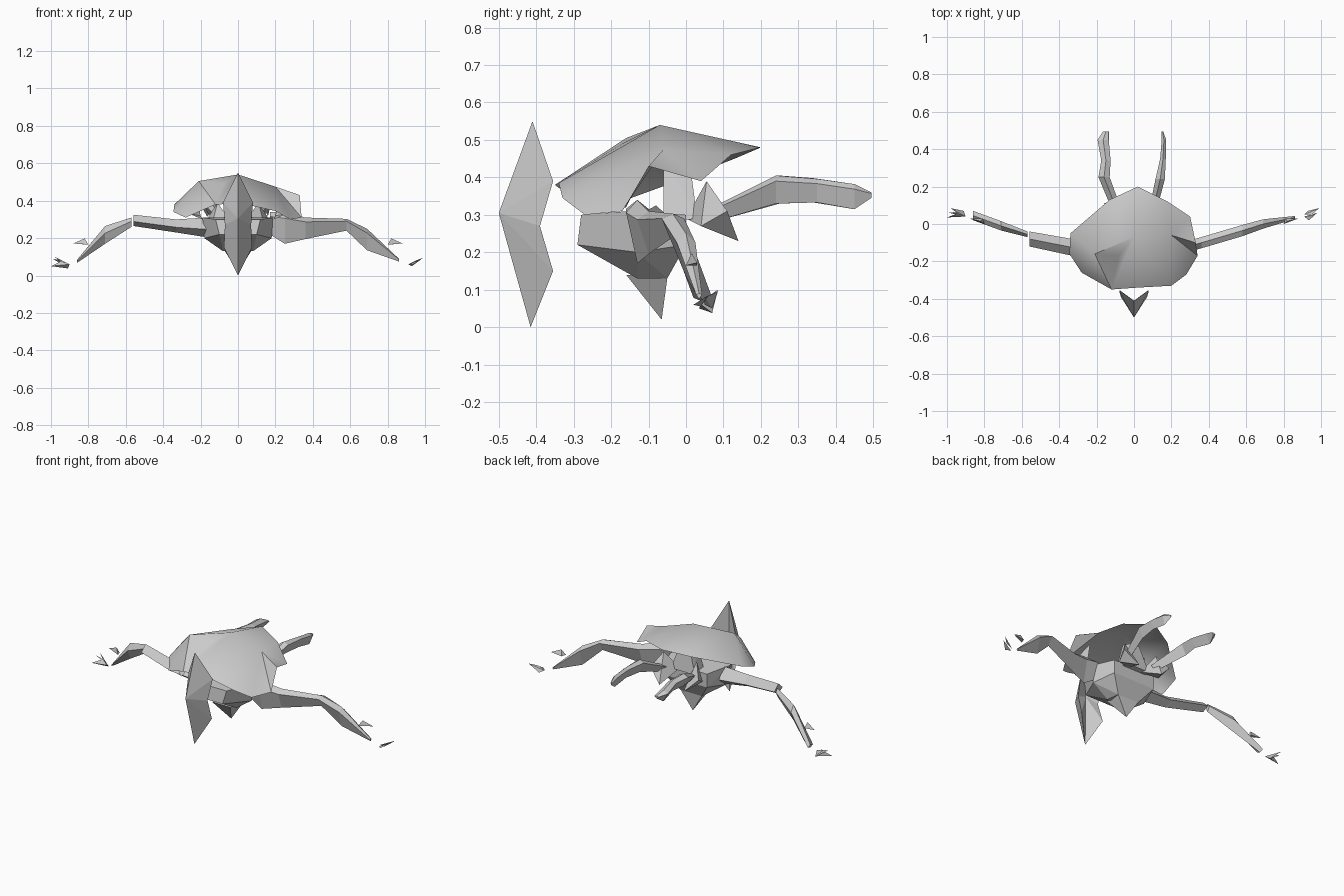
import bpy, bmesh
from mathutils import Vector


def obj(name, bm, smooth=False):
    bmesh.ops.recalc_face_normals(bm, faces=bm.faces)
    me = bpy.data.meshes.new(name)
    bm.to_mesh(me)
    bm.free()
    o = bpy.data.objects.new(name, me)
    bpy.context.collection.objects.link(o)
    if smooth:
        bpy.context.view_layer.objects.active = o
        o.select_set(True)
        bpy.ops.object.shade_smooth_by_angle(angle=0.6)
        o.select_set(False)
    return o


def poly(name, pts, faces, smooth=False):
    bm = bmesh.new()
    vs = [bm.verts.new(p) for p in pts]
    for f in faces:
        bm.faces.new([vs[i] for i in f])
    return obj(name, bm, smooth)


def hull(name, pts, mirror=False):
    bm = bmesh.new()
    for x, y, z in pts:
        bm.verts.new((x, y, z))
        if mirror and x:
            bm.verts.new((-x, y, z))
    bmesh.ops.convex_hull(bm, input=bm.verts)
    bmesh.ops.delete(bm, geom=[v for v in bm.verts if not v.link_faces], context='VERTS')
    return obj(name, bm)


def limb(name, stations, side, ridge=0.8):
    """Four-sided loft; station = x, y, low z, high z, half thickness across `side`."""
    bm = bmesh.new()
    s = Vector(side)
    rings = []
    for x, y, lo, hi, h in stations:
        m = Vector((x, y, lo + (hi - lo) * ridge))
        rings.append([bm.verts.new(p) for p in
                      (Vector((x, y, lo)), m + s * h, Vector((x, y, hi)), m - s * h)])
    for a, b in zip(rings, rings[1:]):
        for i in range(4):
            j = (i + 1) % 4
            bm.faces.new((a[i], a[j], b[j], b[i]))
    bm.faces.new(rings[0])
    bm.faces.new(rings[-1])
    return obj(name, bm)


# folded front mask
poly("face_mask",
     [(0, -.41, .55), (0, -.5, .305), (0, -.415, 0), (0, -.41, .3),
      (.08, -.355, .39), (.07, -.39, .27), (.075, -.355, .15),
      (-.08, -.355, .39), (-.07, -.39, .27), (-.075, -.355, .15)],
     [(0, 1, 4), (4, 1, 5), (5, 1, 6), (1, 2, 6), (0, 4, 3), (4, 5, 3), (5, 6, 3), (6, 2, 3),
      (0, 7, 1), (7, 8, 1), (8, 9, 1), (1, 9, 2), (0, 3, 7), (7, 3, 8), (8, 3, 9), (9, 3, 2)])

# thin lopsided shell: rim points, then crown points
poly("shell",
     [(.02, .2, .48), (.18, .12, .46), (.3, .04, .39), (.33, -.1, .43), (.34, -.17, .31),
      (.2, -.33, .345), (.02, -.34, .385), (-.12, -.35, .38), (-.28, -.26, .31),
      (-.345, -.16, .34), (-.34, -.05, .38), (-.13, .13, .45),
      (0, -.07, .54), (.2, -.06, .475), (-.21, -.16, .505), (-.08, -.17, .49),
      (.28, -.27, .3)],
     [(0, 1, 12), (1, 13, 12), (1, 2, 13), (2, 3, 13), (3, 4, 13), (4, 16, 13), (16, 5, 13),
      (12, 13, 5), (12, 5, 6), (12, 6, 7), (12, 7, 15), (15, 7, 14), (14, 7, 8),
      (14, 8, 9), (14, 9, 10), (14, 10, 11), (12, 15, 14), (12, 14, 11), (12, 11, 0)], True)

# torso, belly spike and the post that carries the shell
hull("torso", [(.12, -.28, .3), (.1, -.29, .22), (.19, -.15, .31), (.18, -.13, .2),
               (.08, -.13, .13), (.07, -.05, .13), (.14, 0, .22), (.14, 0, .3)], True)
hull("belly_spike", [(.06, -.16, .14), (.07, -.05, .13), (0, -.065, .02)], True)
hull("shell_post", [(.03, -.06, .46), (.03, .01, .44), (.08, -.06, .28), (.08, .03, .29)], True)

# shoulder plates between torso and shell rim, and hips
for s, n in ((1, "right"), (-1, "left")):
    poly(n + "_shoulder_plate",
         [(s * .2, -.16, .32), (s * .19, -.27, .3), (s * .26, -.22, .33), (s * .22, -.11, .42)],
         [(0, 1, 2), (0, 2, 3)])
    hull(n + "_hip", [(s * .04, 0, .29), (s * .11, .055, .39), (s * .16, .11, .31),
                      (s * .08, .14, .23), (s * .14, .04, .27)])

# arms
limb("right_arm", [(.17, -.13, .22, .34, .03), (.25, -.13, .17, .34, .03),
                   (.36, -.1, .195, .31, .03), (.58, -.035, .24, .303, .03),
                   (.69, 0, .135, .25, .025), (.86, .035, .075, .09, .008)], (0, 1, 0))
limb("left_upper_arm", [(-.17, -.12, .205, .31, .05), (-.33, -.125, .23, .3, .045),
                        (-.56, -.08, .265, .325, .04)], (0, 1, 0), .4)
limb("left_forearm", [(-.57, -.055, .26, .31, .015), (-.71, -.01, .17, .265, .025),
                      (-.86, .045, .068, .085, .025)], (0, 1, 0), .6)

# rear legs
limb("left_leg", [(-.09, .07, .28, .32, .025), (-.16, .25, .33, .405, .03),
                  (-.15, .34, .333, .398, .025), (-.165, .45, .315, .382, .03),
                  (-.15, .495, .345, .36, .015)], (1, 0, 0))
limb("right_leg", [(.1, .07, .28, .32, .02), (.14, .24, .33, .405, .025),
                   (.155, .35, .333, .396, .015), (.16, .45, .315, .382, .012),
                   (.152, .495, .345, .36, .004)], (1, 0, 0))

# thumbs and separate claws
for s, n in ((1, "right"), (-1, "left")):
    hull(n + "_thumb", [(s * .8, 0, .165), (s * .82, .015, .198),
                        (s * .81, .03, .165), (s * .88, .03, .172)])
hull("right_claw_upper", [(.91, .05, .06), (.93, .07, .05), (.95, .05, .08), (.99, .085, .095)])
hull("right_claw_lower", [(.91, .04, .055), (.935, .02, .06), (.95, .045, .075), (.98, .06, .085)])
for i, (y, z) in enumerate(((.035, .05), (.06, .09), (.085, .1))):
    hull("left_claw_%d" % (i + 1), [(-.9, .04, .06), (-.91, .07, .038),
                                    (-.94, .055, .08), (-1 + .01 * i, y, z)])
